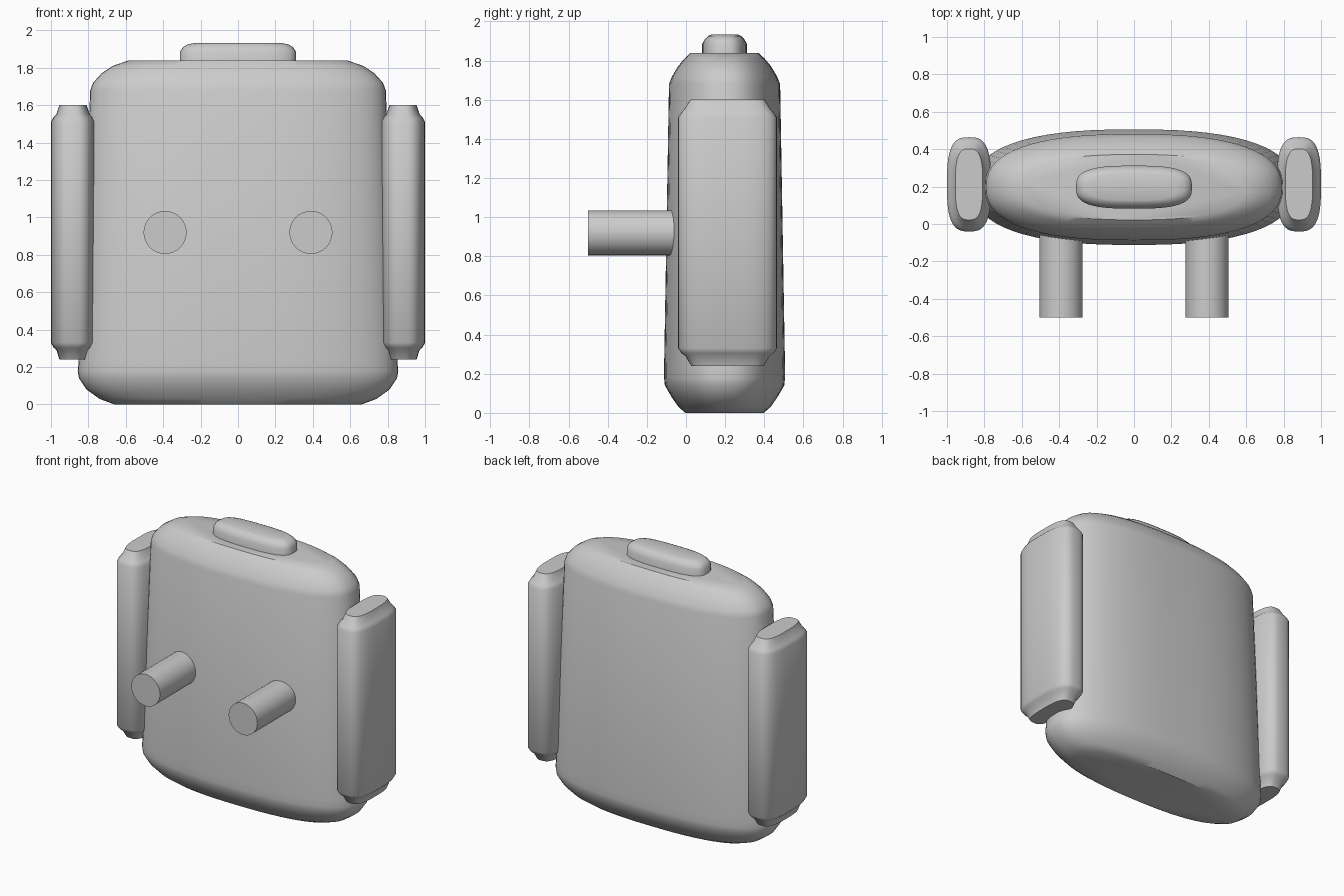
import bpy, bmesh, math
from mathutils import Vector

cube = bpy.data.objects.get("Cube")
if cube:
    bpy.data.objects.remove(cube, do_unlink=True)

grey = bpy.data.materials.new("light_grey")
grey.use_nodes = True
grey.diffuse_color = (0.6, 0.6, 0.6, 1)
grey.node_tree.nodes["Principled BSDF"].inputs["Base Color"].default_value = grey.diffuse_color


def finish(name, bm, angle):
    bmesh.ops.recalc_face_normals(bm, faces=bm.faces)
    mesh = bpy.data.meshes.new(name)
    bm.to_mesh(mesh)
    bm.free()
    mesh.materials.append(grey)
    obj = bpy.data.objects.new(name, mesh)
    bpy.context.collection.objects.link(obj)
    bpy.ops.object.select_all(action="DESELECT")
    obj.select_set(True)
    bpy.context.view_layer.objects.active = obj
    bpy.ops.object.shade_smooth_by_angle(angle=math.radians(angle))
    return obj


def loft(name, centre, rings, power, sides=48, angle=40):
    """Stack rounded oval rings given as (height, half width, half depth)."""
    bm = bmesh.new()
    loops = []
    for z, hw, hd in rings:
        loop = []
        for i in range(sides):
            a = math.tau * i / sides
            c, s = math.cos(a), math.sin(a)
            x = math.copysign(abs(c) ** (2 / power), c) * hw
            y = math.copysign(abs(s) ** (2 / power), s) * hd
            loop.append(bm.verts.new((centre[0] + x, centre[1] + y, z)))
        loops.append(loop)
    for low, high in zip(loops, loops[1:]):
        for i in range(sides):
            j = (i + 1) % sides
            bm.faces.new((low[i], low[j], high[j], high[i]))
    bm.faces.new(loops[0][::-1])
    bm.faces.new(loops[-1])
    return finish(name, bm, angle)


# Main body, slightly tapered with rounded ends
loft("body", (0, 0.197), [
    (0, 0.66, 0.2), (0.03, 0.74, 0.235), (0.08, 0.81, 0.27),
    (0.14, 0.85, 0.305), (0.18, 0.857, 0.309), (0.23, 0.852, 0.309),
    (1.68, 0.79, 0.284), (1.72, 0.775, 0.268), (1.77, 0.73, 0.238),
    (1.81, 0.67, 0.205), (1.838, 0.59, 0.175)], 2.5, 64)

# Raised cap on the top
loft("top_cap", (0, 0.197), [
    (1.8, 0.31, 0.115), (1.885, 0.31, 0.115), (1.91, 0.295, 0.1),
    (1.925, 0.27, 0.085), (1.932, 0.235, 0.07)], 3)

# Side pods and front pins, mirrored left and right
for side, label in ((1, "left"), (-1, "right")):
    loft(label + "_side_pod", (0.882 * side, 0.212), [
        (0.24, 0.073, 0.185), (0.29, 0.088, 0.215), (0.305, 0.105, 0.235),
        (0.33, 0.118, 0.252), (1.51, 0.118, 0.252), (1.535, 0.105, 0.235),
        (1.55, 0.09, 0.222), (1.6, 0.073, 0.19)], 3)

    bm = bmesh.new()
    bmesh.ops.create_cone(bm, cap_ends=True, segments=32, radius1=0.115,
                          radius2=0.115, depth=0.46)
    for v in bm.verts:
        v.co = Vector((v.co.x + 0.39 * side, v.co.z - 0.27, v.co.y + 0.92))
    finish(label + "_front_pin", bm, 40)
